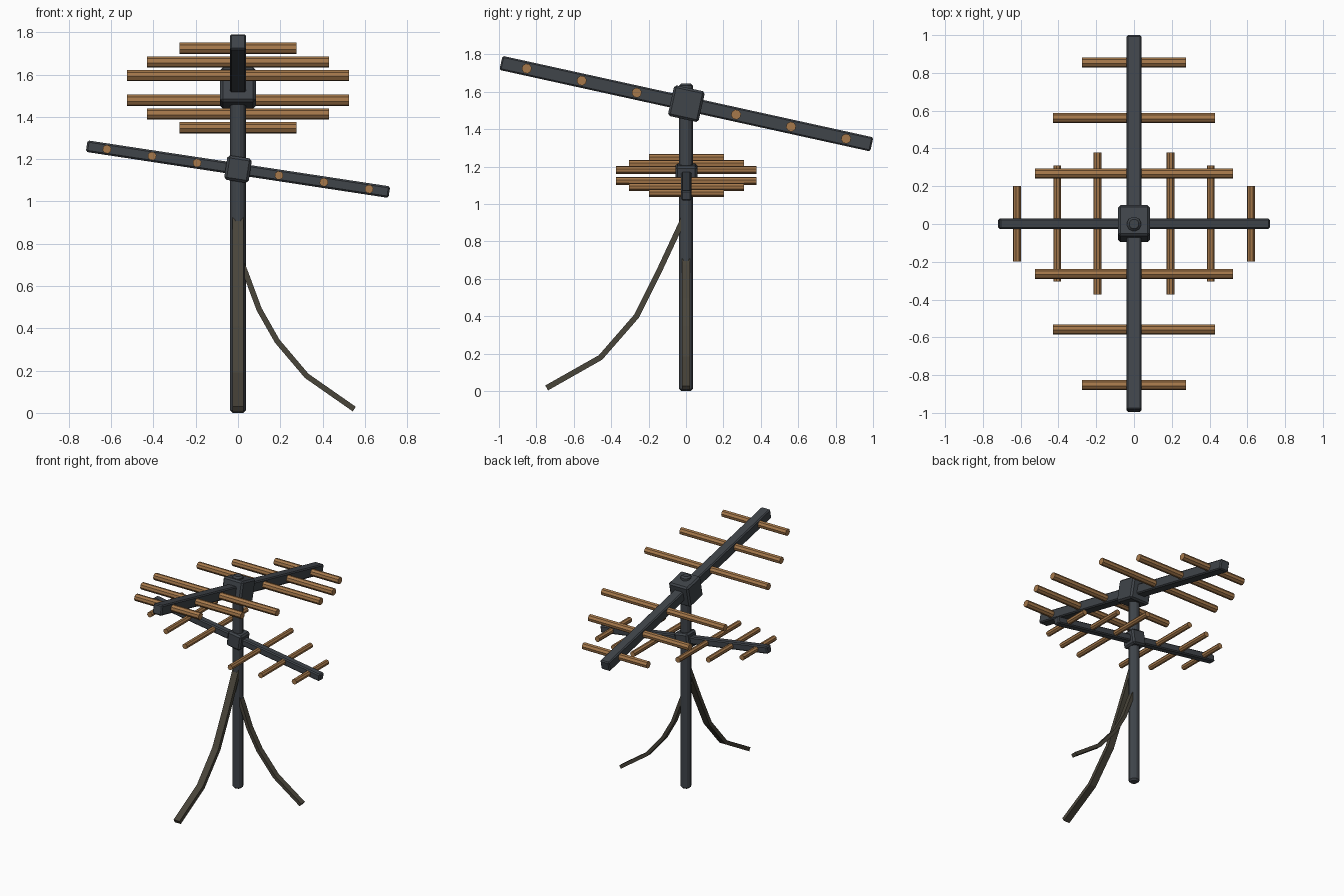
import bpy, bmesh, math
from mathutils import Matrix, Vector

if "Cube" in bpy.data.objects:
    bpy.data.objects.remove(bpy.data.objects["Cube"])


def material(name, rgb):
    m = bpy.data.materials.new(name)
    m.diffuse_color = (*rgb, 1)
    m.use_nodes = True
    m.node_tree.nodes["Principled BSDF"].inputs["Base Color"].default_value = m.diffuse_color
    return m


STEEL = material("dark steel", (0.050, 0.058, 0.068))
COPPER = material("copper", (0.38, 0.19, 0.07))
CABLE = material("cable brown", (0.066, 0.058, 0.042))


def finish(name, bm, mat, matrix=Matrix()):
    bmesh.ops.recalc_face_normals(bm, faces=bm.faces)
    me = bpy.data.meshes.new(name)
    bm.to_mesh(me)
    bm.free()
    me.materials.append(mat)
    me.transform(matrix)
    ob = bpy.data.objects.new(name, me)
    bpy.context.collection.objects.link(ob)
    return ob


def box(name, size, mat, matrix, bevel):
    bm = bmesh.new()
    bmesh.ops.create_cube(bm, size=1, matrix=Matrix.Diagonal((*size, 1)))
    bmesh.ops.bevel(bm, geom=bm.edges[:], offset=bevel, segments=1, affect='EDGES')
    return finish(name, bm, mat, matrix)


def rod(name, r, length, sides, mat, matrix, bevel=0):
    bm = bmesh.new()
    bmesh.ops.create_cone(bm, cap_ends=True, segments=sides, radius1=r, radius2=r, depth=length,
                          matrix=Matrix.Rotation(math.pi / sides, 4, 'Z'))
    if bevel:
        rims = [e for e in bm.edges if abs(e.verts[0].co.z - e.verts[1].co.z) < 1e-5]
        bmesh.ops.bevel(bm, geom=rims, offset=bevel, segments=1, affect='EDGES')
    return finish(name, bm, mat, matrix)


def antenna(name, frame, length, thick, hub, r, elements):
    """Boom along local x with a central hub and crossing rods along local y."""
    box(name + "_boom", (length, thick, thick), STEEL, frame, 0.008)
    box(name + "_hub", (hub, hub, hub), STEEL, frame, 0.012)
    for i, (d, half) in enumerate(elements):
        for s in (-1, 1):
            rod(f"{name}_element_{i}_{'a' if s < 0 else 'b'}", r, 2 * half, 8, COPPER,
                frame @ Matrix.Translation((s * d, 0, 0)) @ Matrix.Rotation(math.pi / 2, 4, 'X'))


def ribbon(name, path, width, thick, matrix):
    """Flat cable following (x, z) points."""
    pts = [Vector(p) for p in path]
    bm = bmesh.new()
    rings = []
    for i, p in enumerate(pts):
        t = pts[min(i + 1, len(pts) - 1)] - pts[max(i - 1, 0)]
        n = Vector((-t.y, t.x)).normalized() * thick / 2
        rings.append([bm.verts.new((p.x + s * n.x, w * width / 2, max(0, p.y + s * n.y)))
                      for s, w in ((-1, -1), (1, -1), (1, 1), (-1, 1))])
    for a, b in zip(rings, rings[1:]):
        for k in range(4):
            bm.faces.new((a[k], a[(k + 1) % 4], b[(k + 1) % 4], b[k]))
    bm.faces.new(rings[0])
    bm.faces.new(rings[-1])
    return finish(name, bm, CABLE, matrix)


# Mast
rod("mast", 0.038, 1.645, 12, STEEL, Matrix.Translation((0, 0, 0.8225)), 0.012)

# Upper antenna, boom running front to back, front end raised
upper = (Matrix.Translation((0, 0.002, 1.537)) @ Matrix.Rotation(math.radians(-12.4), 4, 'X')
         @ Matrix.Rotation(math.pi / 2, 4, 'Z'))
antenna("upper", upper, 2.03, 0.077, 0.168, 0.027,
        [(0.272, 0.525), (0.573, 0.43), (0.874, 0.276)])

# Lower antenna, boom running left to right, left end raised
lower = Matrix.Translation((0, 0.002, 1.153)) @ Matrix.Rotation(math.radians(8.65), 4, 'Y')
antenna("lower", lower, 1.448, 0.055, 0.117, 0.021,
        [(0.196, 0.376), (0.411, 0.307), (0.627, 0.2)])

# Slack cables reaching the ground
ribbon("front_cable", [(0.0, 0.95), (0.14, 0.65), (0.265, 0.40), (0.457, 0.18), (0.745, 0.017)],
       0.052, 0.03, Matrix.Rotation(-math.pi / 2, 4, 'Z'))
ribbon("side_cable", [(0.0, 0.75), (0.033, 0.67), (0.1, 0.49), (0.185, 0.34), (0.325, 0.175), (0.55, 0.018)],
       0.044, 0.026, Matrix())
